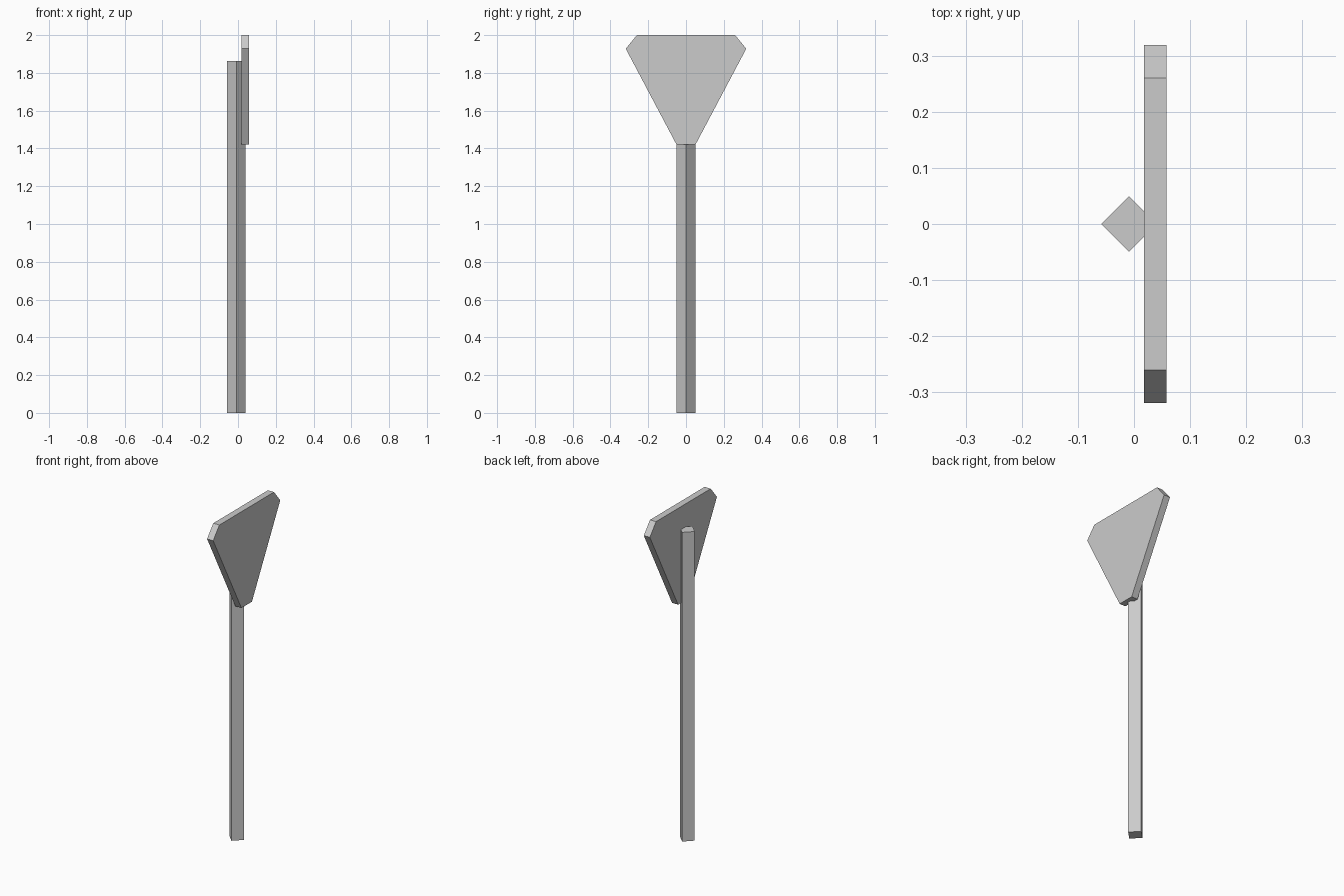
import bpy, bmesh
from mathutils import Vector

if "Cube" in bpy.data.objects:
    bpy.data.objects.remove(bpy.data.objects["Cube"])


def prism(name, outline, direction):
    """Extrude a closed planar outline into a solid."""
    bm = bmesh.new()
    face = bm.faces.new([bm.verts.new(p) for p in outline])
    ext = bmesh.ops.extrude_face_region(bm, geom=[face], use_keep_orig=True)
    verts = [g for g in ext["geom"] if isinstance(g, bmesh.types.BMVert)]
    bmesh.ops.translate(bm, verts=verts, vec=Vector(direction))
    bmesh.ops.recalc_face_normals(bm, faces=bm.faces)
    mesh = bpy.data.meshes.new(name)
    bm.to_mesh(mesh)
    bm.free()
    obj = bpy.data.objects.new(name, mesh)
    bpy.context.collection.objects.link(obj)
    return obj


# Square post, turned 45 degrees
cx, r = -0.0088, 0.0495
prism("post", [(cx + r, 0, 0), (cx, r, 0), (cx - r, 0, 0), (cx, -r, 0)], (0, 0, 1.862))

# Tapered sign plate with clipped top corners, mirrored across y
half = [(0.05, 1.42), (0.319, 1.928), (0.26, 2.0)]
outline = half + [(-y, z) for y, z in reversed(half)]
prism("sign_plate", [(0.0175, y, z) for y, z in outline], (0.0405, 0, 0))
